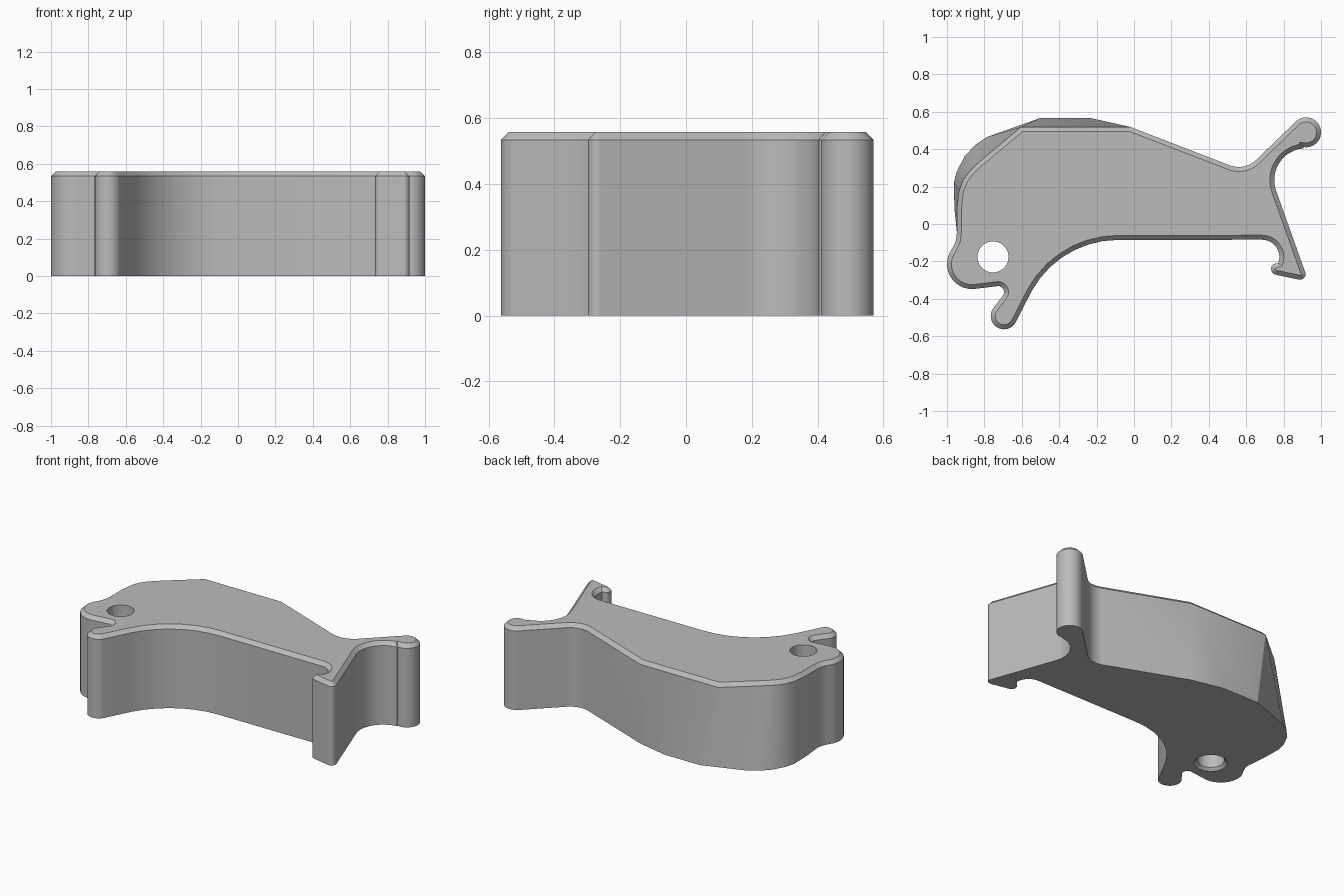
import bpy
import bmesh
from math import cos, sin, radians, ceil
from mathutils import Vector

cube = bpy.data.objects.get("Cube")
if cube:
    bpy.data.objects.remove(cube, do_unlink=True)

HEIGHT = 0.558
CHAMFER = 0.024
HOLE = Vector((-0.754, -0.176, 0))
HOLE_RADIUS = 0.083

grey = bpy.data.materials.new("plain grey")
grey.use_nodes = True
colour = (0.5, 0.5, 0.5, 1)
grey.diffuse_color = colour
grey.node_tree.nodes["Principled BSDF"].inputs["Base Color"].default_value = colour


def arc(x, y, radius, start, end):
    """Points along an arc, angles in degrees."""
    steps = max(3, ceil(abs(end - start) / 9))
    angles = [radians(start + (end - start) * i / steps) for i in range(steps + 1)]
    return [(x + radius * cos(a), y + radius * sin(a)) for a in angles]


def make_object(name, bm):
    mesh = bpy.data.meshes.new(name)
    bm.to_mesh(mesh)
    bm.free()
    obj = bpy.data.objects.new(name, mesh)
    bpy.context.collection.objects.link(obj)
    mesh.materials.append(grey)
    return obj


def loft(bm, rings):
    """Skin a stack of matching rings and cap both ends."""
    loops = [[bm.verts.new(p) for p in ring] for ring in rings]
    for low, high in zip(loops, loops[1:]):
        for i in range(len(low)):
            bm.faces.new((low[i - 1], low[i], high[i], high[i - 1]))
    bm.faces.new(loops[0])
    cap = bm.faces.new(loops[-1])
    return cap


# Straight-sided outline: tangent arcs joined by straight lines
outline = (
    arc(0.56, 0.44, 0.135, 250, 315)             # dip before the upper arm
    + arc(0.92, 0.49, 0.08, 135, -100)           # round arm tip
    + arc(0.92, 0.235, 0.17, 95, 200)            # hollow below the arm
    + arc(0.887, -0.268, 0.03, 20, -100)         # foot corner
    + arc(0.765, -0.24, 0.032, -100, -230)       # hook tip
    + arc(0.685, -0.176, 0.092, -20, 90)         # hook hollow
    + arc(-0.085, -0.612, 0.527, 90, 151)        # belly curve
    + arc(-0.695, -0.492, 0.071, -29, -209)      # leg end
    + arc(-0.727, -0.364, 0.032, -29, 95)        # crotch
    + arc(-0.866, -0.214, 0.134, -85, -215)      # lobe around the hole
    + arc(-1.107, -0.045, 0.16, -35, 0)          # waist above the lobe
)

# Sloping hump: the base bulges past the upper rim
hump_base = [(-0.96, 0.08), (-0.963, 0.22), (-0.947, 0.283), (-0.904, 0.364),
             (-0.85, 0.422), (-0.786, 0.465), (-0.5, 0.567), (-0.235, 0.567),
             (-0.02, 0.519)]
hump_rim = [(-0.947, 0.08), (-0.936, 0.176), (-0.914, 0.235), (-0.882, 0.278),
            (-0.845, 0.316), (-0.82, 0.338), (-0.604, 0.519), (-0.02, 0.519),
            (-0.02, 0.519)]

# Body with a chamfered top rim
bm = bmesh.new()
base = [(x, y, 0) for x, y in outline + hump_base]
rim = [(x, y, HEIGHT - CHAMFER) for x, y in outline + hump_rim]
loft(bm, [base, rim])
bmesh.ops.remove_doubles(bm, verts=bm.verts, dist=0.0005)
bmesh.ops.recalc_face_normals(bm, faces=bm.faces)
top = max(bm.faces, key=lambda f: f.calc_center_median().z)
bmesh.ops.inset_individual(bm, faces=[top], thickness=CHAMFER, depth=CHAMFER,
                           use_even_offset=True)
body = make_object("bracket_body", bm)

# Round hole, countersunk underneath
bm = bmesh.new()
levels = [(0.12, -0.02), (HOLE_RADIUS, 0.018), (HOLE_RADIUS, HEIGHT + 0.1)]
loft(bm, [[(x, y, z) for x, y in arc(HOLE.x, HOLE.y, r, 0, 360)[:-1]]
          for r, z in levels])
bmesh.ops.recalc_face_normals(bm, faces=bm.faces)
cutter = make_object("hole_cutter", bm)
cutter.hide_render = True

cut = body.modifiers.new("hole", 'BOOLEAN')
cut.operation = 'DIFFERENCE'
cut.solver = 'EXACT'
cut.object = cutter

bpy.ops.object.select_all(action='DESELECT')
body.select_set(True)
bpy.context.view_layer.objects.active = body
bpy.ops.object.modifier_apply(modifier=cut.name)
bpy.data.objects.remove(cutter, do_unlink=True)

# Smooth the curves and keep the rims sharp
bpy.ops.object.shade_smooth_by_angle(angle=radians(25))
